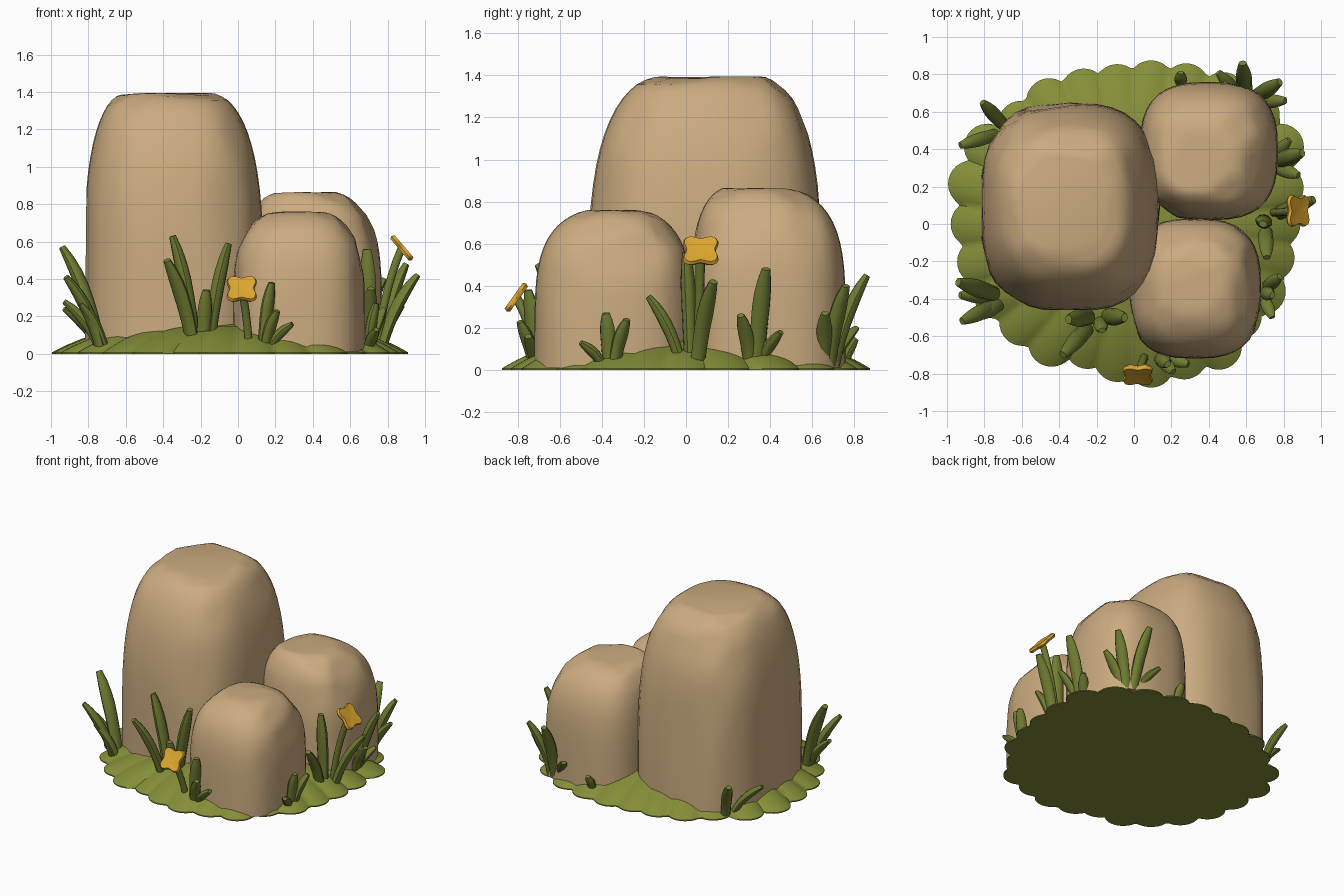
import bpy, bmesh, math, random
from mathutils import Vector

if "Cube" in bpy.data.objects:
    bpy.data.objects.remove(bpy.data.objects["Cube"])

random.seed(7)
TAU = 2 * math.pi


def material(name, rgb):
    m = bpy.data.materials.new(name)
    m.diffuse_color = (*rgb, 1)
    m.use_nodes = True
    m.node_tree.nodes["Principled BSDF"].inputs["Base Color"].default_value = m.diffuse_color
    return m


TAN = material("tan stone", (0.60, 0.41, 0.215))
MOSS = material("moss green", (0.235, 0.27, 0.04))
LEAF = material("leaf green", (0.165, 0.205, 0.032))
GOLD = material("gold petal", (0.72, 0.38, 0.028))


def finish(name, bm, mat):
    bmesh.ops.recalc_face_normals(bm, faces=bm.faces)
    me = bpy.data.meshes.new(name)
    bm.to_mesh(me)
    bm.free()
    me.materials.append(mat)
    ob = bpy.data.objects.new(name, me)
    bpy.context.collection.objects.link(ob)
    bpy.ops.object.select_all(action='DESELECT')
    ob.select_set(True)
    bpy.context.view_layer.objects.active = ob
    bpy.ops.object.shade_smooth_by_angle(angle=math.radians(42))


def skin(bm, rings):
    """Join rings of points into a closed, capped tube."""
    rows = [[bm.verts.new(p) for p in r] for r in rings]
    n = len(rows[0])
    for a, b in zip(rows, rows[1:]):
        for i in range(n):
            bm.faces.new((a[i], a[(i + 1) % n], b[(i + 1) % n], b[i]))
    bm.faces.new(rows[0][::-1])
    bm.faces.new(rows[-1])


# Rocks: rounded-square rings shrinking from base to top bounds (x0, x1, y0, y1), then chipped
def rock(name, base, top, height, shoulder, chips, n=36, steps=18):
    rings = []
    for j in range(steps + 1):
        t = 1 - (1 - j / steps) ** 2
        k = 1 - math.sqrt(1 - t ** shoulder)
        x0, x1, y0, y1 = [b + (e - b) * k for b, e in zip(base, top)]
        ring = []
        for i in range(n):
            c, s = [math.copysign(abs(f(TAU * i / n)) ** 0.72, f(TAU * i / n))
                    for f in (math.cos, math.sin)]
            ring.append(Vector((x0 + (x1 - x0) * (1 + c) / 2,
                                y0 + (y1 - y0) * (1 + s) / 2, 0.01 + t * (height - 0.01))))
        rings.append(ring)
    bm = bmesh.new()
    skin(bm, rings)
    bmesh.ops.recalc_face_normals(bm, faces=bm.faces)
    bm.normal_update()
    seeds = [(v.co.copy(), v.normal.copy()) for v in random.sample(list(bm.verts), chips)
             if v.co.z > 0.15]
    for co, nor in seeds:
        limit = co.dot(nor) - random.uniform(0.006, 0.02)
        for v in bm.verts:
            over = v.co.dot(nor) - limit
            if over > 0:
                v.co -= nor * over
    finish(name, bm, TAN)


rock("tall_rock", (-0.83, 0.14, -0.47, 0.65), (-0.60, -0.15, -0.12, 0.35), 1.395, 4, 34)
rock("back_rock", (0.03, 0.77, 0.02, 0.76), (0.23, 0.45, 0.22, 0.42), 0.875, 5, 30)
rock("front_rock", (-0.03, 0.68, -0.72, 0.03), (0.26, 0.39, -0.39, -0.28), 0.77, 5, 30)

# Mossy ground: scalloped outline of round lobes at equal angles, rising to the middle
REACH = [.89, .93, 1.01, 1, .96, .91, .88, .86, .88, .92, .93, 1.01, 1.02, .98, .97, .95,
         .92, .9, .82, .85, .88, .88, .92, .87, .9, .88]
LOBE = 0.125


def edge_radius(t):
    best = 0.77
    for i, reach in enumerate(REACH):
        d = t - TAU * i / len(REACH)
        gap = LOBE ** 2 - ((reach - LOBE) * math.sin(d)) ** 2
        if math.cos(d) > 0 and gap > 0:
            best = max(best, (reach - LOBE) * math.cos(d) + math.sqrt(gap))
    return best


N = 240
angles = [TAU * i / N for i in range(N)]
bm = bmesh.new()
rings = [[(math.cos(a) * edge_radius(a), math.sin(a) * edge_radius(a), 0) for a in angles]]
for f in (1, 0.97, 0.92, 0.84, 0.74, 0.6, 0.3):
    z = 0.008 + 0.17 * (1 - f ** 3.2)
    rings.append([(x * f, y * f, z) for x, y, _ in rings[0]])
skin(bm, rings)
finish("mossy_ground", bm, MOSS)


# Grass blades: bent tapering tubes from base to tip
def blade(bm, base, tip, w, thick=0.75, taper=0.5):
    a, c = Vector(base), Vector(tip)
    lean = Vector((c.x - a.x, c.y - a.y, 0))
    side = Vector((-lean.y, lean.x, 0)).normalized()
    b = a + lean * 0.3 + Vector((0, 0, (c.z - a.z) * 0.6))
    rings = []
    for k in range(8):
        t = k / 7
        s = 1 - taper * abs(t - 0.55) ** 2 * 5 * (t > 0.55) - taper * 0.5 * max(0, 0.55 - t)
        p = a * (1 - t) ** 2 + b * 2 * t * (1 - t) + c * t * t
        tan = ((b - a) * (1 - t) + (c - b) * t).normalized()
        up = tan.cross(side)
        rings.append([p + (side * math.cos(q) + up * math.sin(q) * thick) * w * s
                      for q in (TAU * i / 10 for i in range(10))])
    skin(bm, rings)


# Each tuft grows its blades from one root (x, y) to the given tips
def tuft(name, root, *tips):
    bm = bmesh.new()
    root = Vector((*root, 0.02))
    for tip in tips:
        lean = Vector(tip) - root
        base = root + Vector((lean.x, lean.y, 0)) * 0.25
        blade(bm, base, tip, 0.029 + 0.032 * tip[2])
    finish(name, bm, LEAF)


tuft("grass_left_front", (-0.67, -0.4),
     (-.94, -.31, .57), (-.92, -.52, .41), (-.84, -.5, .27), (-.93, -.38, .28))
tuft("grass_front", (-0.19, -0.49),
     (-.35, -.51, .63), (-.38, -.7, .5), (-.05, -.5, .59), (-.17, -.57, .34))
tuft("grass_by_front_flower", (0.12, -0.7),
     (.18, -.75, .38), (.29, -.75, .16), (.21, -.79, .23))
tuft("grass_right_front", (0.68, -0.36), (.74, -.38, .27), (.74, -.5, .13), (.78, -.28, .24))
tuft("grass_right", (0.7, 0.03), (.71, -.18, .35), (.69, 0, .56), (.96, .13, .42))
tuft("grass_right_back", (0.71, 0.32), (.9, .38, .48), (.83, .45, .18), (.88, .26, .26))
tuft("grass_back_right", (0.6, 0.65),
     (.58, .86, .45), (.78, .76, .4), (.81, .66, .27), (.45, .81, .2))
tuft("grass_back", (0.25, 0.73), (.25, .81, .15))
tuft("grass_left_back", (-0.67, 0.5), (-.81, .65, .29), (-.93, .42, .24))


# Flowers: thin stem with a tilted four-lobed head
def flower(name, base, head, normal, size):
    bm = bmesh.new()
    blade(bm, base, head, 0.022, 1, 0)
    finish(name + "_stem", bm, LEAF)
    nrm, c = Vector(normal).normalized(), Vector(head)
    u = Vector((0, 0, 1)).cross(nrm).normalized()
    v = nrm.cross(u)
    rings = []
    for f, h in ((0.9, -0.014), (1, 0), (0.92, 0.016), (0.4, 0.012)):
        ring = []
        for q in (TAU * i / 32 for i in range(32)):
            r = size * f * (0.85 - 0.17 * math.cos(4 * q))
            ring.append(c + (u * math.cos(q) + v * math.sin(q)) * r + nrm * h)
        rings.append(ring)
    bm = bmesh.new()
    skin(bm, rings)
    finish(name + "_head", bm, GOLD)


flower("front_flower", (0.06, -0.7, 0.02), (0.02, -0.805, 0.345), (0, -0.8, 0.57), 0.1)
flower("right_flower", (0.74, 0.06, 0.02), (0.875, 0.07, 0.565), (0.76, 0, 0.65), 0.105)
